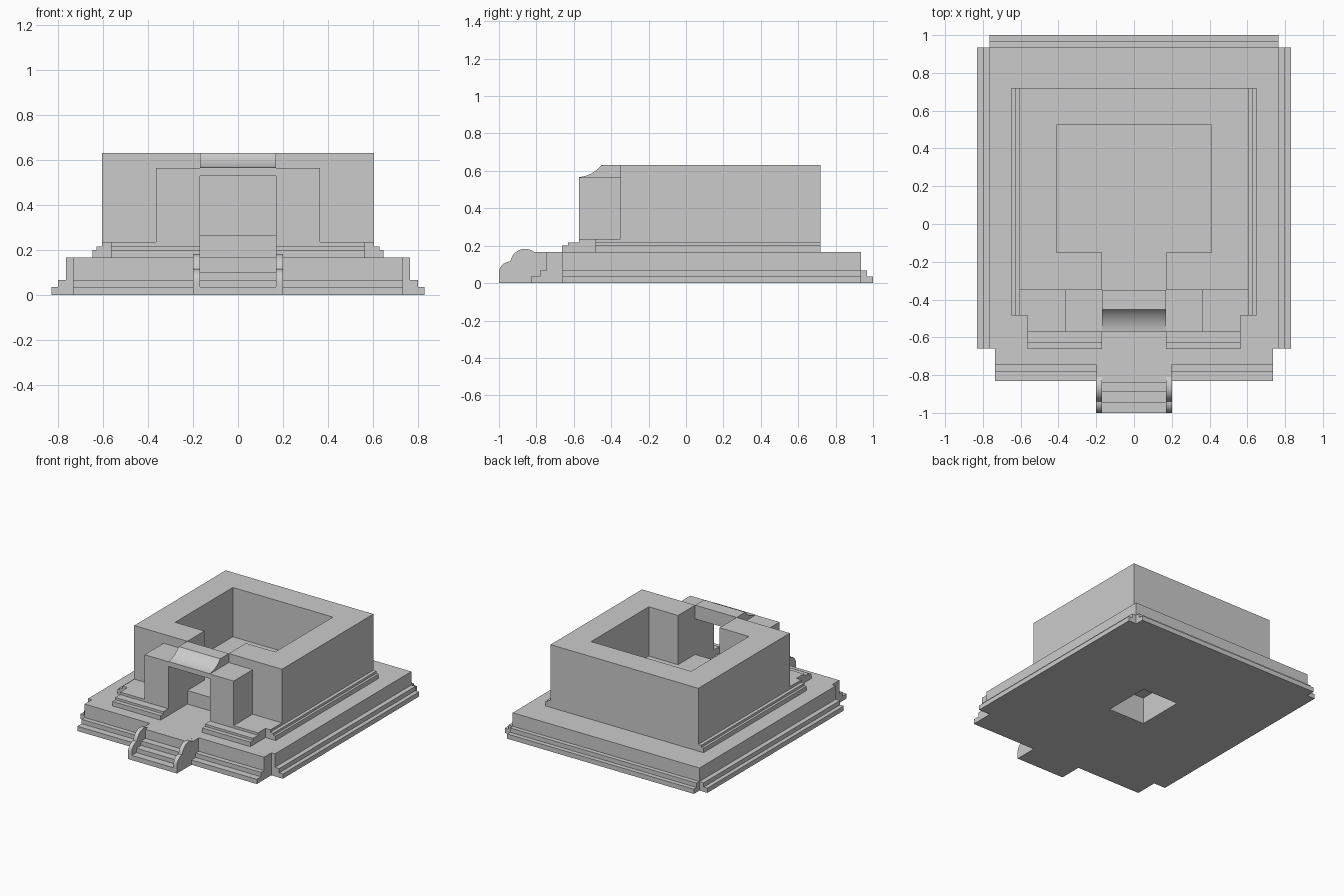
import bpy, bmesh, math

if "Cube" in bpy.data.objects:
    bpy.data.objects.remove(bpy.data.objects["Cube"])


def prism(name, pts, axis, a, b):
    """Extrude a 2D profile along an axis: x takes (y,z), y takes (x,z), z takes (x,y)."""
    place = {"x": lambda p, t: (t, p[0], p[1]),
             "y": lambda p, t: (p[0], t, p[1]),
             "z": lambda p, t: (p[0], p[1], t)}[axis]
    bm = bmesh.new()
    lo = [bm.verts.new(place(p, a)) for p in pts]
    hi = [bm.verts.new(place(p, b)) for p in pts]
    bm.faces.new(lo)
    bm.faces.new(hi)
    n = len(pts)
    for i in range(n):
        bm.faces.new((lo[i], lo[(i + 1) % n], hi[(i + 1) % n], hi[i]))
    bmesh.ops.recalc_face_normals(bm, faces=bm.faces)
    me = bpy.data.meshes.new(name)
    bm.to_mesh(me)
    bm.free()
    ob = bpy.data.objects.new(name, me)
    bpy.context.collection.objects.link(ob)
    return ob


def box(name, x, y, z):
    return prism(name, [(x[0], y[0]), (x[1], y[0]), (x[1], y[1]), (x[0], y[1])], "z", *z)


def both(half):
    """Complete a right-hand outline with its mirror image."""
    return half + [(-x, y) for x, y in reversed(half)]


def arc(cx, cy, r, a0, a1, n=12):
    return [(cx + r * math.cos(math.radians(a0 + (a1 - a0) * i / n)),
             cy + r * math.sin(math.radians(a0 + (a1 - a0) * i / n))) for i in range(n + 1)]


def smooth(ob):
    bpy.ops.object.select_all(action="DESELECT")
    ob.select_set(True)
    bpy.context.view_layer.objects.active = ob
    bpy.ops.object.shade_smooth_by_angle(angle=math.radians(30))


# Terrace base
base = prism("terrace_base", both([(.735, -.745), (.735, -.66), (.765, -.66), (.765, .935)]),
             "z", 0, .167)


def step(p, d1, d2, z0, z1, z2, s=1):
    """Two-step moulding profile reaching outward from p."""
    return [(p, z0), (p + s * d2, z0), (p + s * d2, z1), (p + s * d1, z1), (p + s * d1, z2), (p, z2)]


# Two-step mouldings round the terrace
prism("back_moulding", step(.935, .032, .065, 0, .035, .067), "x", -.765, .765)
for s in (-1, 1):
    prism("side_moulding", step(s * .765, .035, .065, 0, .035, .067, s), "y", -.66, .935)
    prism("front_moulding", step(-.745, .035, .085, 0, .035, .067, -1), "x", s * .2, s * .735)

# Entrance stairs
prism("stairs", [(-1, 0), (-1, .035), (-.945, .035), (-.945, .067), (-.89, .067), (-.89, .1),
                 (-.84, .1), (-.84, .167), (-.745, .167), (-.745, 0)], "x", -.17, .17)

# Curled cheek walls beside the stairs
cheek = ([(-1, 0)] + arc(-.94, .055, .06, 180, 90)
         + arc(-.86, .103, .08, 172, 52) + [(-.745, .167), (-.745, 0)])
for s in (-1, 1):
    smooth(prism("stair_cheek", cheek, "x", s * .17, s * .2))

# Building walls, open at the doorway
prism("walls", both([(.17, -.35), (.605, -.35), (.605, .72)])[:3]
      + [(-.605, .72), (-.605, -.35), (-.17, -.35), (-.17, -.15), (-.41, -.15),
         (-.41, .525), (.41, .525), (.41, -.15), (.17, -.15)], "z", .167, .632)

# Raised floor inside room and doorway
floor = prism("room_floor", both([(.17, -.35), (.17, -.15), (.41, -.15), (.41, .525)]),
              "z", .167, .267)

for s in (-1, 1):
    # Plinth strip along each wall
    prism("wall_plinth", step(s * .605, .025, .043, .167, .2, .217, s), "y", -.485, .72)
    # Porch slab, its front steps and pillar
    prism("porch_slab", [(s * x, y) for x, y in [(.17, -.572), (.565, -.572), (.565, -.485),
                                                 (.605, -.485), (.605, -.35), (.17, -.35)]],
          "z", .167, .235)
    prism("porch_step", step(-.572, .058, .09, .167, .2, .217, -1), "x", s * .17, s * .565)
    box("porch_pillar", sorted((s * .17, s * .365)), (-.572, -.35), (.235, .565))

# Lintel with a concave sloping top
curve = arc(-.585, .725, .16, 275, 325)
x0, z0 = curve[0]
x1, z1 = curve[-1]
curve = [(-.572 + (x - x0) / (x1 - x0) * .12, .567 + (z - z0) / (z1 - z0) * .065) for x, z in curve]
smooth(prism("lintel", [(-.572, .53)] + curve + [(-.35, .632), (-.35, .53)], "x", -.17, .17))

# Rectangular pit in the underside
pit = box("pit_cutter", (-.15, .15), (-.08, .28), (-.1, .2))
pit.hide_render = True
pit.hide_viewport = True
for ob in (base, floor):
    m = ob.modifiers.new("pit", "BOOLEAN")
    m.operation = "DIFFERENCE"
    m.solver = "EXACT"
    m.object = pit
